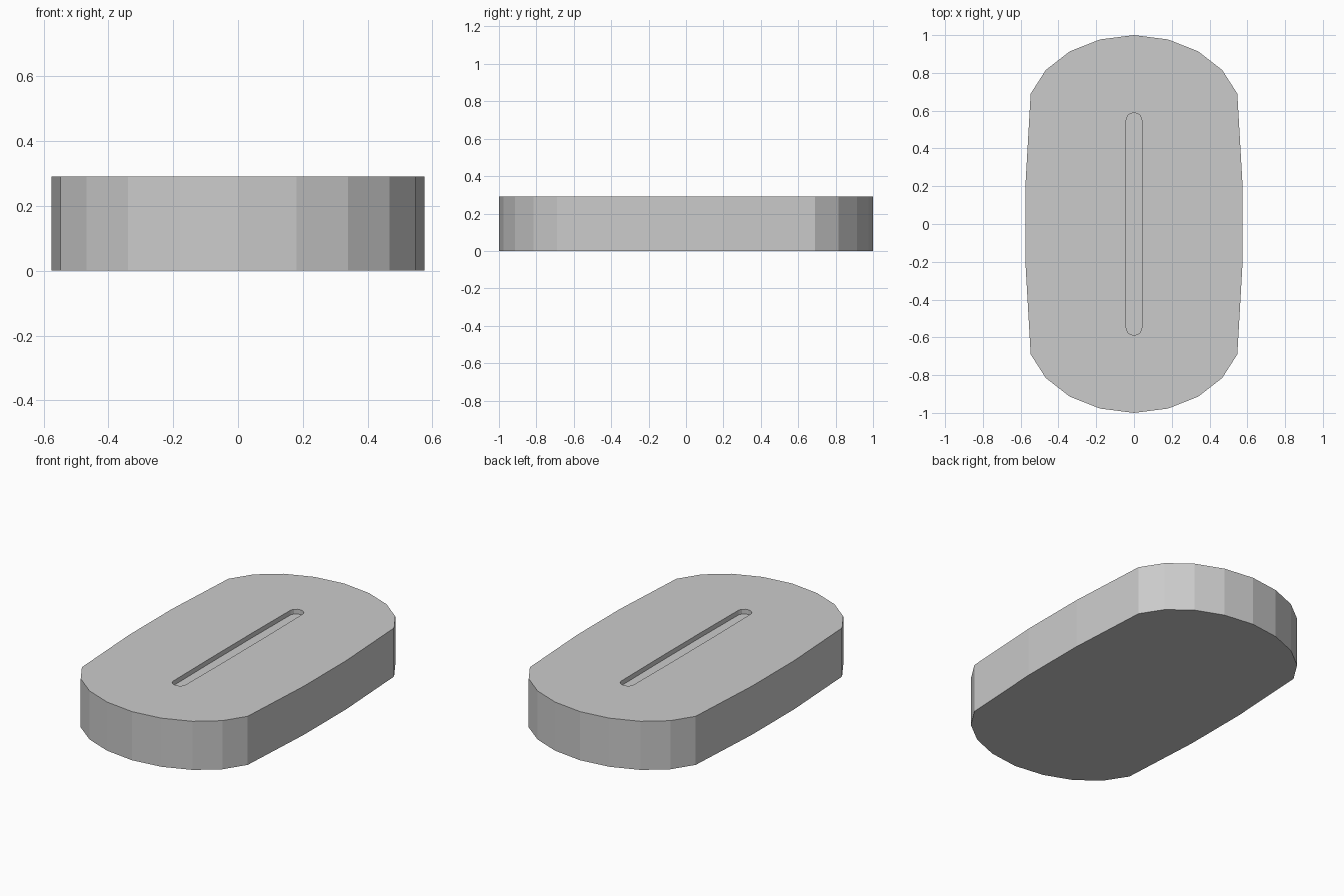
import bpy, bmesh

if "Cube" in bpy.data.objects:
    bpy.data.objects.remove(bpy.data.objects["Cube"])

def prism(name, quarter, z0, z1):
    # Mirror a quarter outline (centre line to side) into a full loop and extrude it
    right = quarter + [(x, -y) for x, y in reversed(quarter)]
    loop = right + [(-x, y) for x, y in reversed(right) if x > 0]
    # drop the repeated centre-line point if present
    pts = []
    for p in loop:
        if p not in pts:
            pts.append(p)
    bm = bmesh.new()
    face = bm.faces.new([bm.verts.new((x, y, z0)) for x, y in pts])
    ext = bmesh.ops.extrude_face_region(bm, geom=[face])
    for v in ext["geom"]:
        if isinstance(v, bmesh.types.BMVert):
            v.co.z = z1
    bmesh.ops.recalc_face_normals(bm, faces=bm.faces)
    mesh = bpy.data.meshes.new(name)
    bm.to_mesh(mesh)
    bm.free()
    obj = bpy.data.objects.new(name, mesh)
    bpy.context.collection.objects.link(obj)
    return obj

# Faceted oblong body
body = prism("body", [(0, 1), (0.18, 0.977), (0.34, 0.914), (0.467, 0.815),
                      (0.547, 0.69), (0.575, 0.2)], 0, 0.29)

# Shallow slot cut into the top
cutter = prism("slot_cutter", [(0, 0.588), (0.018, 0.585), (0.033, 0.574),
                               (0.041, 0.555), (0.044, 0.2)], 0.262, 0.4)
cutter.hide_render = True
cutter.hide_viewport = True
cut = body.modifiers.new("slot", 'BOOLEAN')
cut.operation = 'DIFFERENCE'
cut.solver = 'EXACT'
cut.object = cutter
